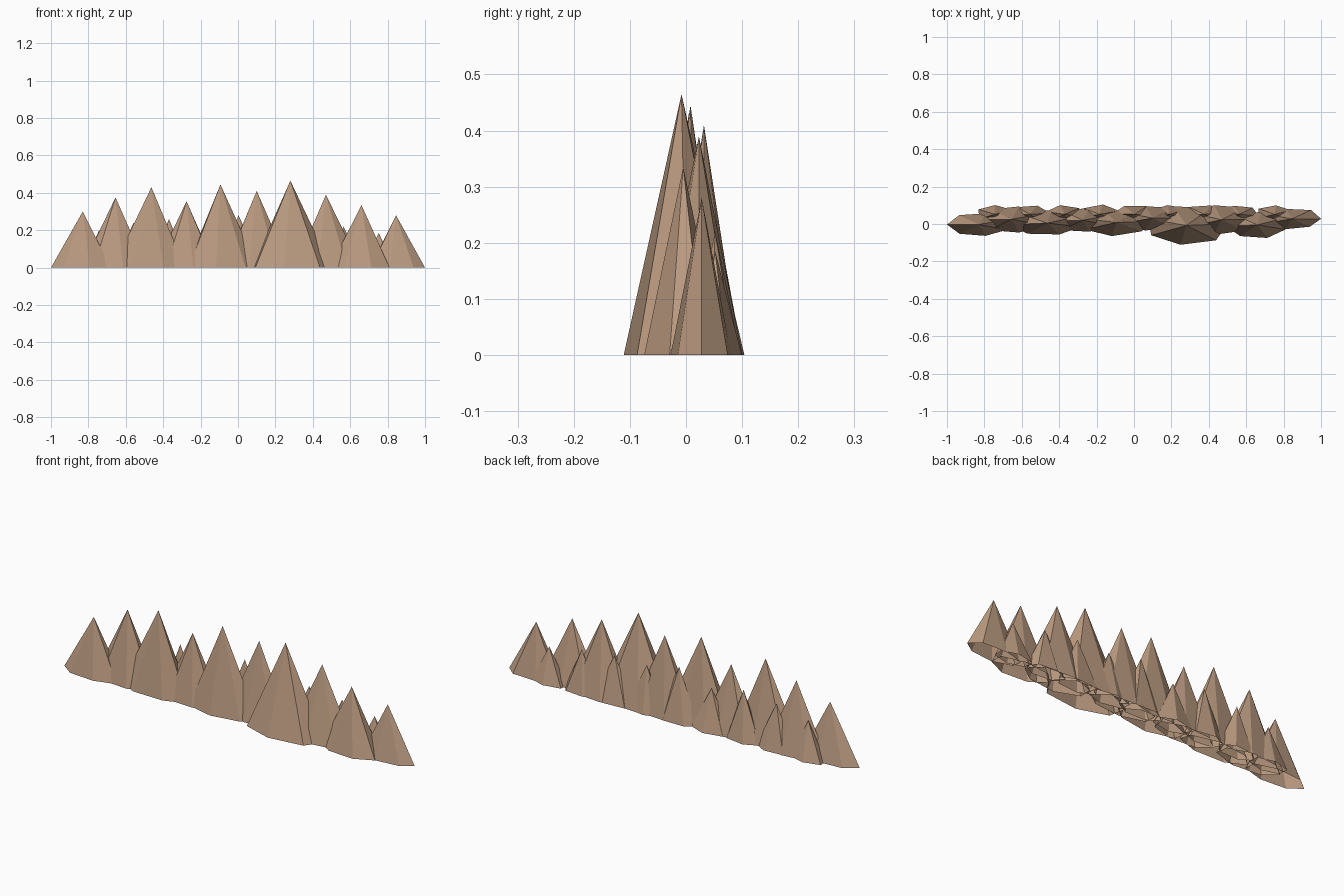
import bpy, bmesh, math, random

if "Cube" in bpy.data.objects:
    bpy.data.objects.remove(bpy.data.objects["Cube"])

random.seed(4)
rock = bpy.data.materials.new("rock")
rock.diffuse_color = (0.50, 0.33, 0.22, 1)
rock.use_nodes = True
rock.node_tree.nodes["Principled BSDF"].inputs["Base Color"].default_value = rock.diffuse_color


def peak(name, x, y, h, rx, ry, phase, sides=7, jitter=0.06):
    """Open faceted cone on a slightly uneven oval base."""
    bm = bmesh.new()
    tip = bm.verts.new((x, y, h))
    ring = []
    for i in range(sides):
        a = math.radians(phase) + math.tau * i / sides
        k = 1 if i == 0 else 1 + random.uniform(-jitter, jitter)
        ring.append(bm.verts.new((x + rx * k * math.cos(a), y + ry * k * math.sin(a), 0)))
    for i in range(sides):
        bm.faces.new((ring[i], ring[(i + 1) % sides], tip))
    mesh = bpy.data.meshes.new(name)
    bm.to_mesh(mesh)
    bm.free()
    mesh.materials.append(rock)
    bpy.context.collection.objects.link(bpy.data.objects.new(name, mesh))


# Main ridge: x, y, height, base half-width, base half-depth, first corner angle
mains = [
    (-0.83, -0.003, 0.30, 0.17, 0.065, 180),
    (-0.655, 0.025, 0.375, 0.18, 0.070, 180),
    (-0.463, 0.005, 0.43, 0.20, 0.067, 238),
    (-0.275, 0.020, 0.355, 0.17, 0.065, 180),
    (-0.094, 0.008, 0.445, 0.20, 0.070, 212),
    (0.10, 0.032, 0.41, 0.18, 0.068, 0),
    (0.28, -0.008, 0.465, 0.22, 0.104, 262),
    (0.47, 0.023, 0.39, 0.19, 0.080, 0),
    (0.66, -0.005, 0.335, 0.17, 0.073, 288),
    (0.845, 0.028, 0.28, 0.155, 0.056, 0),
]
for i, m in enumerate(mains):
    peak(f"main_peak_{i + 1}", *m)

# Foothills behind the gaps: height, base half-width
hills = [(0.20, 0.10), (0.24, 0.11), (0.26, 0.11), (0.22, 0.11), (0.28, 0.12),
         (0.24, 0.12), (0.24, 0.12), (0.22, 0.11), (0.185, 0.10)]
for i, (h, rx) in enumerate(hills):
    x = (mains[i][0] + mains[i + 1][0]) / 2
    peak(f"foothill_{i + 1}", x, 0.052, h, rx, 0.05, 30 + 37 * i, 6)
